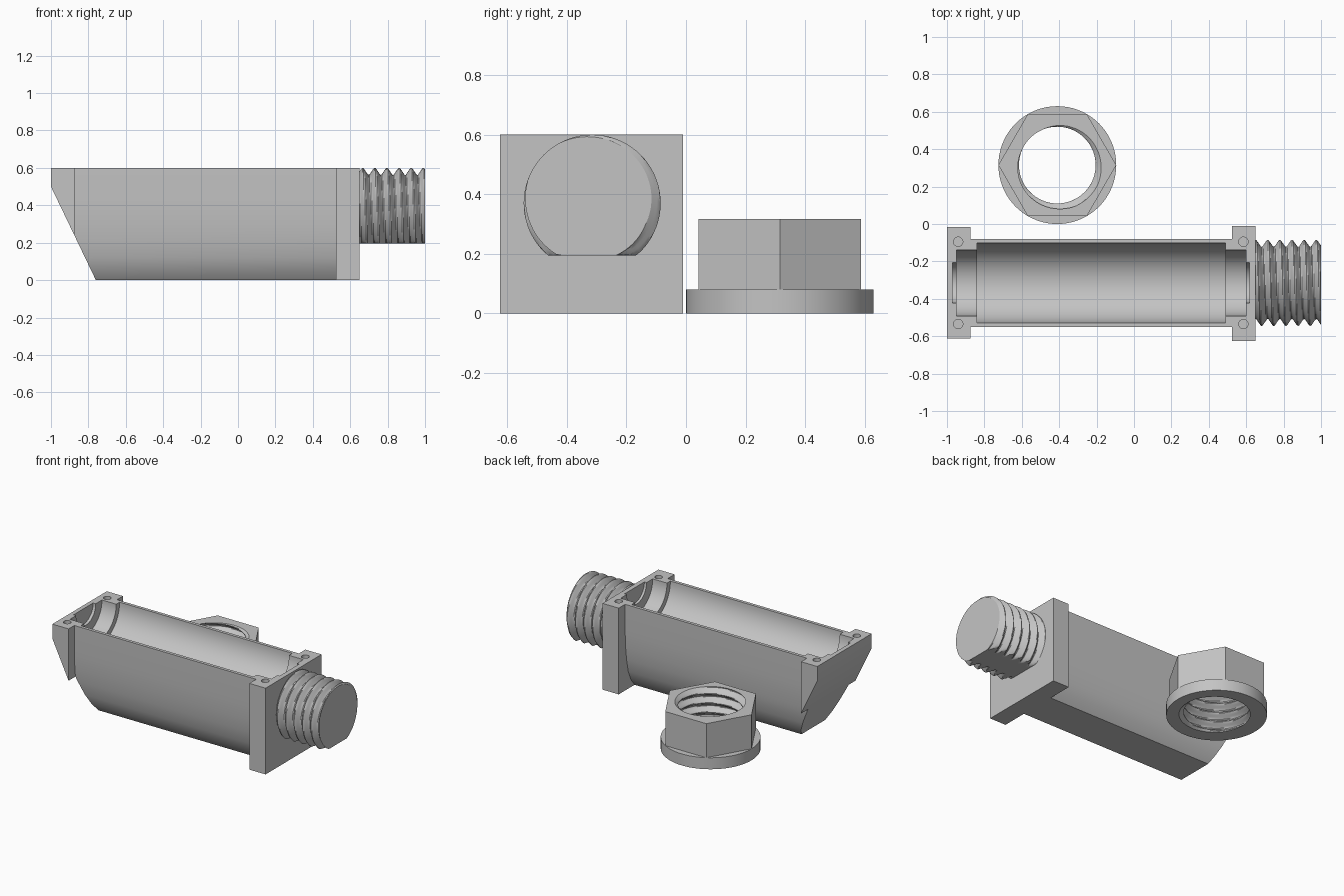
import bpy, bmesh, math
from mathutils import Vector, Matrix

if "Cube" in bpy.data.objects:
    bpy.data.objects.remove(bpy.data.objects["Cube"])

GREY = (0.55, 0.55, 0.55, 1)
mat = bpy.data.materials.new("plain grey")
mat.use_nodes = True
mat.diffuse_color = GREY
mat.node_tree.nodes["Principled BSDF"].inputs["Base Color"].default_value = GREY

CY = -0.315      # centre line of the holder
TOP = 0.6
PITCH = 0.065


def add_object(name, bm):
    bmesh.ops.recalc_face_normals(bm, faces=bm.faces)
    mesh = bpy.data.meshes.new(name)
    bm.to_mesh(mesh)
    bm.free()
    mesh.materials.append(mat)
    obj = bpy.data.objects.new(name, mesh)
    bpy.context.collection.objects.link(obj)
    return obj


def prism(name, points, sweep):
    bm = bmesh.new()
    face = bm.faces.new([bm.verts.new(p) for p in points])
    new = bmesh.ops.extrude_face_region(bm, geom=[face])["geom"]
    moved = [v for v in new if isinstance(v, bmesh.types.BMVert)]
    bmesh.ops.translate(bm, verts=moved, vec=Vector(sweep))
    return add_object(name, bm)


def box(name, x0, x1, y0, y1, z0, z1):
    return prism(name, [(x0, y0, z0), (x1, y0, z0), (x1, y1, z0), (x0, y1, z0)],
                 (0, 0, z1 - z0))


def cylinder(name, radius, length, centre, along_x=False, segments=64):
    bm = bmesh.new()
    turn = Matrix.Rotation(math.pi / 2, 4, 'Y') if along_x else Matrix()
    bmesh.ops.create_cone(bm, cap_ends=True, segments=segments, radius1=radius,
                          radius2=radius, depth=length,
                          matrix=Matrix.Translation(centre) @ turn)
    return add_object(name, bm)


def boolean(target, tool, operation):
    mod = target.modifiers.new(operation, 'BOOLEAN')
    mod.operation = operation
    mod.solver = 'EXACT'
    mod.object = tool
    bpy.context.view_layer.update()
    graph = bpy.context.evaluated_depsgraph_get()
    result = bpy.data.meshes.new_from_object(target.evaluated_get(graph))
    target.modifiers.clear()
    target.data = result
    bpy.data.objects.remove(tool)


def smooth(obj):
    bpy.ops.object.select_all(action='DESELECT')
    obj.select_set(True)
    bpy.context.view_layer.objects.active = obj
    bpy.ops.object.shade_smooth_by_angle(angle=math.radians(30))


def lathe(name, rows, place, closed, segments=72):
    """Skin rings given as (radius function of angle, height)."""
    bm = bmesh.new()
    angles = [math.tau * i / segments for i in range(segments)]
    rings = [[bm.verts.new(place(r(a) * math.cos(a), r(a) * math.sin(a), h))
              for a in angles] for r, h in rows]
    pairs = list(zip(rings, rings[1:]))
    if closed:
        pairs.append((rings[-1], rings[0]))
    else:
        bm.faces.new(rings[0])
        bm.faces.new(rings[-1])
    for low, high in pairs:
        for i in range(segments):
            j = (i + 1) % segments
            bm.faces.new((low[i], low[j], high[j], high[i]))
    return add_object(name, bm)


def helix(inner, outer, h):
    """Ring radius of a right-hand V thread at height h."""
    def radius(a):
        wave = 2 * abs((h / PITCH - a / math.tau) % 1 - 0.5)
        return inner + (outer - inner) * min(1, max(0, wave * 1.3 - 0.15))
    return radius


# Trough body: upright sides curving in to a narrow flat base
half = [(0.235, TOP), (0.234, 0.4), (0.229, 0.3), (0.219, 0.21),
        (0.2, 0.12), (0.17, 0.05), (0.13, 0)]
outline = [(w, z) for w, z in half] + [(-w, z) for w, z in reversed(half)]
holder = prism("holder_body", [(-0.95, CY + w, z) for w, z in outline], (1.5, 0, 0))

# Square end flange and the screw ears of the sloped end
boolean(holder, box("flange", 0.525, 0.65, -0.625, -0.01, 0, TOP), 'UNION')
boolean(holder, box("ears", -1, -0.875, -0.613, -0.015, 0.1, TOP), 'UNION')

# Sloped end cut
boolean(holder, prism("slope_cutter", [(-1.048, -1, 0.6), (-0.712, -1, -0.1),
                                       (-1.4, -1, -0.1), (-1.4, -1, 0.6)],
                      (0, 2, 0)), 'DIFFERENCE')

# Stepped half-round bore
for radius, x0, x1 in ((0.213, -0.84, 0.49), (0.176, -0.95, 0.6), (0.108, -0.97, 0.617)):
    boolean(holder, cylinder("bore_cutter", radius, x1 - x0,
                             ((x0 + x1) / 2, CY, TOP), True), 'DIFFERENCE')

# Screw holes
for x in (-0.94, 0.585):
    for side in (-1, 1):
        boolean(holder, cylinder("hole_cutter", 0.025, 0.3,
                                 (x, CY + side * 0.22, TOP), segments=24), 'DIFFERENCE')
smooth(holder)

# Threaded stub with a flat underside
steps = 56
heights = [0.64 + 0.36 * i / steps for i in range(steps + 1)]
stub = lathe("threaded_stub", [(helix(0.193, 0.23, h), h) for h in heights],
             lambda a, b, c: (c, CY + a, min(TOP, max(0.195, 0.37 + b))), False)
smooth(stub)


# Flanged hexagon nut with an internal thread
def hexagon(a):
    return 0.273 / math.cos(a % (math.pi / 3) - math.pi / 6)


def washer(a):
    return 0.315


steps = 50
nut_top = 0.317
heights = [nut_top * i / steps for i in range(steps + 1)]
rows = [(helix(0.205, 0.24, h), h) for h in heights]
rows += [(hexagon, nut_top), (hexagon, 0.08), (washer, 0.08), (washer, 0)]
nut = lathe("flanged_nut", rows,
            lambda a, b, c: (-0.41 + a, 0.315 + b, c), True)
smooth(nut)
